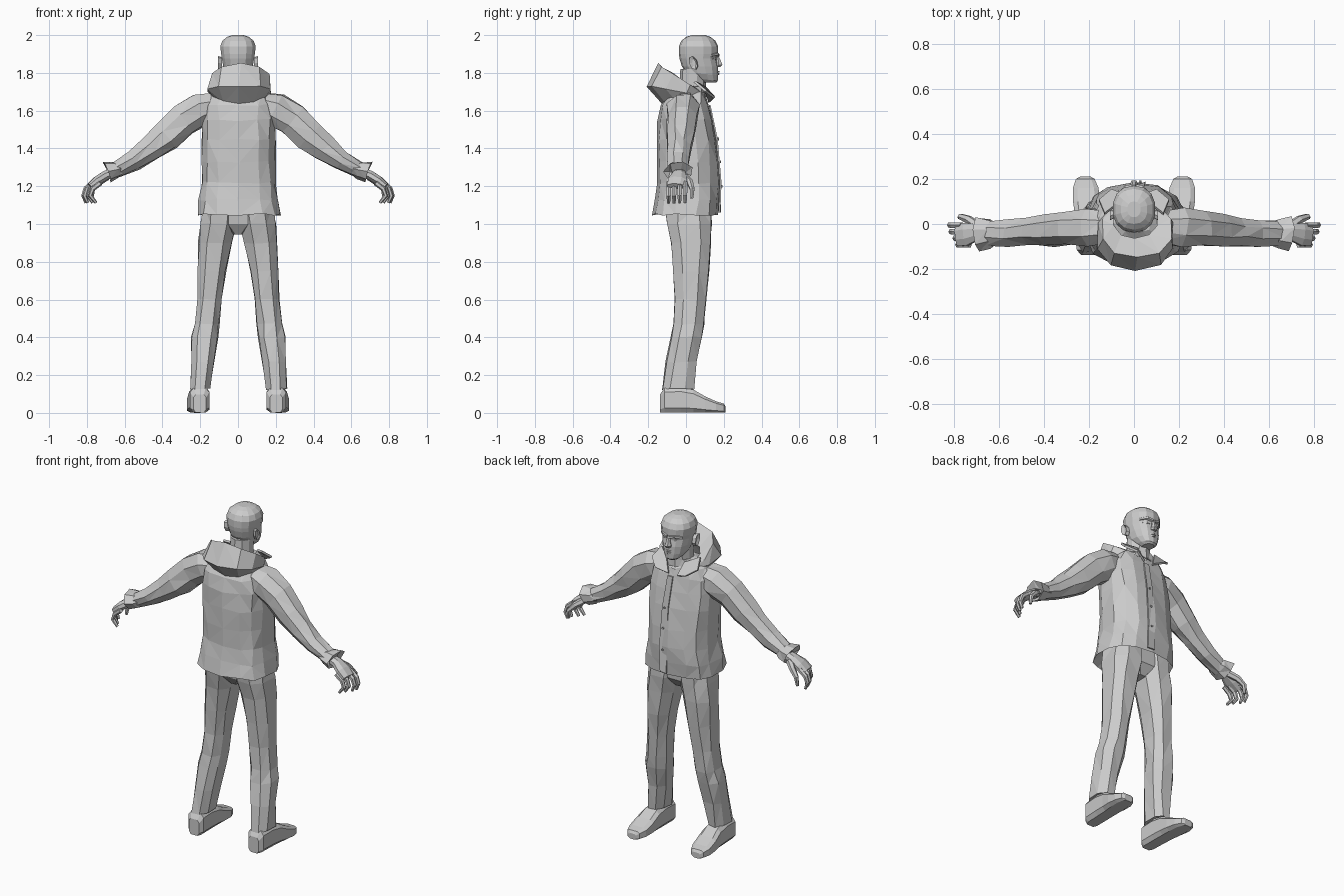
import bpy, bmesh, math, random
from mathutils import Vector as V

random.seed(4)
GREY = bpy.data.materials.new("plain grey")
GREY.diffuse_color = (0.6, 0.6, 0.6, 1)


def finish(name, bm, jitter=0.0):
    for v in bm.verts:
        v.co += V([random.uniform(-jitter, jitter) for _ in range(3)])
    bmesh.ops.recalc_face_normals(bm, faces=bm.faces)
    if jitter:
        bmesh.ops.triangulate(bm, faces=bm.faces)
    me = bpy.data.meshes.new(name)
    bm.to_mesh(me)
    bm.free()
    me.materials.append(GREY)
    ob = bpy.data.objects.new(name, me)
    bpy.context.collection.objects.link(ob)
    return ob


def loft(name, rings, n=8, p=2.0, jitter=0.0, turn=0.5, closed=False):
    """Skin rings given as (centre, half-axis u, half-axis v)."""
    bm = bmesh.new()
    rows = []
    for c, u, v in rings:
        row = []
        for i in range(n):
            a = 2 * math.pi * (i + turn) / n
            ca, sa = math.cos(a), math.sin(a)
            ca = math.copysign(abs(ca) ** (2 / p), ca)
            sa = math.copysign(abs(sa) ** (2 / p), sa)
            row.append(bm.verts.new(V(c) + V(u) * ca + V(v) * sa))
        rows.append(row)
    pairs = list(zip(rows, rows[1:]))
    if closed:
        pairs.append((rows[-1], rows[0]))
    for r, s in pairs:
        for i in range(n):
            j = (i + 1) % n
            bm.faces.new((r[i], r[j], s[j], s[i]))
    if not closed:
        bm.faces.new(rows[0])
        bm.faces.new(rows[-1])
    return finish(name, bm, jitter)


def level(z, x0, x1, y0, y1, tilt=0.0):
    """Roughly horizontal ring from its extents; tilt lifts its front."""
    return (((x0 + x1) / 2, (y0 + y1) / 2, z), ((x1 - x0) / 2, 0, 0), (0, (y1 - y0) / 2, tilt))


def tube(name, pts, s=1, n=6, **kw):
    """Limb along points (x, y, z, half width in y, half thickness)."""
    cs = [V((s * p[0], p[1], p[2])) for p in pts]
    rings = []
    for i, p in enumerate(pts):
        d = (cs[min(i + 1, len(cs) - 1)] - cs[max(i - 1, 0)]).normalized()
        v = d.cross(V((0, 1, 0))).normalized()
        rings.append((cs[i], v.cross(d) * p[3], v * p[4]))
    return loft(name, rings, n, **kw)


def plate(name, pts, thick=(0, 0.008, 0)):
    """Thin polygon with a little thickness."""
    bm = bmesh.new()
    f = bm.faces.new([bm.verts.new(p) for p in pts])
    g = bmesh.ops.extrude_face_region(bm, geom=[f])
    for v in g["geom"]:
        if isinstance(v, bmesh.types.BMVert):
            v.co += V(thick)
    return finish(name, bm)


# Jacket body, with a flared hem and a recessed underside
loft("jacket_body", [
    level(1.10, -.17, .17, -.12, .13), level(1.05, -.215, .23, -.18, .17),
    level(1.13, -.21, .215, -.165, .18), level(1.22, -.195, .20, -.155, .18),
    level(1.33, -.195, .20, -.155, .172), level(1.45, -.195, .20, -.155, .16),
    level(1.55, -.195, .20, -.15, .14), level(1.63, -.19, .19, -.135, .12),
    level(1.69, -.15, .15, -.10, .105), level(1.73, -.08, .08, -.04, .10)],
    n=14, p=2.7, jitter=.006)

# Front closing strip and buttons
plate("front_strip", [(.005, .178, 1.06), (.05, .174, 1.06), (.05, .18, 1.22),
                      (.045, .16, 1.45), (.035, .122, 1.63), (.0, .122, 1.63), (.005, .16, 1.45)])
for z, y in ((1.2, .187), (1.33, .18), (1.45, .168)):
    loft("button", [((.028, y, z), (.007, 0, 0), (0, 0, .007)),
                    ((.028, y + .006, z), (.007, 0, 0), (0, 0, .007))], 6)

# Hood hanging behind the neck: bowl with an open, forward-sloping rim
loft("hood", [
    level(1.655, -.12, .13, -.13, .12, .02), level(1.705, -.168, .182, -.208, .10, -.025),
    level(1.765, -.145, .175, -.15, .10, -.085), level(1.73, -.095, .105, -.06, .11, -.04)],
    n=10, p=2.3, jitter=.004, closed=True)

for s in (-1, 1):
    # Collar points folded out on the chest
    plate("collar_lapel", [(s * .03, .12, 1.64), (s * .10, .145, 1.665), (s * .155, .10, 1.70),
                           (s * .13, .04, 1.75), (s * .06, .095, 1.72)], (0, .01, .008))

    # Sleeve and flared cuff
    tube("sleeve", [(.12, -.01, 1.63, .075, .07), (.20, -.015, 1.605, .09, .095),
                    (.29, -.02, 1.55, .08, .092), (.38, -.03, 1.465, .075, .085),
                    (.46, -.035, 1.40, .066, .072), (.55, -.04, 1.335, .064, .055),
                    (.655, -.04, 1.28, .056, .044)], s, n=8, jitter=.006)
    tube("cuff", [(.61, -.04, 1.295, .05, .036), (.64, -.04, 1.285, .066, .044),
                  (.69, -.04, 1.275, .078, .056), (.66, -.04, 1.277, .04, .025)], s, n=7, jitter=.006)

    # Hand with four curled fingers and a thumb
    tube("palm", [(.65, -.035, 1.275, .034, .026), (.70, -.037, 1.258, .040, .027),
                  (.745, -.045, 1.23, .055, .026), (.785, -.05, 1.20, .052, .018)], s, n=8)
    for k in range(4):
        y, d = -.005 - .029 * k, -.012 * k + .006 * (k == 1)
        tube("finger", [(.765 + d, y, 1.218, .014, .015), (.805 + d, y, 1.187, .014, .014),
                        (.818 + d, y, 1.15, .013, .012), (.805 + d * 1.5, y, 1.112, .009, .008)], s, n=6)
    tube("thumb", [(.695, -.01, 1.25, .022, .02), (.735, .02, 1.222, .019, .018),
                   (.77, .033, 1.185, .014, .014), (.775, .03, 1.135, .009, .009)], s, n=6)

    # Trouser leg
    def leg(z, a, b, y0, y1):
        return level(z, min(s * a, s * b), max(s * a, s * b), y0, y1)
    loft("trouser_leg", [
        leg(1.10, .0, .19, -.115, .14), leg(1.0, .005, .205, -.11, .142), leg(.90, .03, .215, -.085, .137),
        leg(.75, .06, .218, -.072, .125), leg(.60, .083, .22, -.062, .11), leg(.47, .097, .235, -.07, .10),
        leg(.40, .102, .252, -.083, .085), leg(.27, .122, .255, -.11, .062), leg(.125, .145, .26, -.128, .045),
        leg(.14, .165, .24, -.10, .02)], n=8, p=2.4, jitter=.005)

    # Shoe, heel to toe
    def sole(y, x, w, h):
        return ((s * x, y, h / 2), (w, 0, 0), (0, 0, h / 2))
    loft("shoe", [sole(-.137, .202, .035, .10), sole(-.115, .203, .053, .135), sole(-.03, .205, .055, .14),
                  sole(.04, .207, .057, .125), sole(.10, .211, .062, .09), sole(.16, .214, .059, .062),
                  sole(.20, .216, .043, .05), sole(.21, .216, .025, .035)], n=8, p=4)

    # Ear
    loft("ear", [((s * .085, .045, 1.85), (0, .018, 0), (0, -.006, .034)),
                 ((s * .107, .038, 1.853), (0, .022, 0), (0, -.008, .037)),
                 ((s * .100, .043, 1.853), (0, .010, 0), (0, -.004, .02))], 7)

    # Brow and eye
    loft("brow", [((s * .008, .168, 1.893), (0, .010, 0), (0, 0, .010)),
                  ((s * .040, .162, 1.900), (0, .011, 0), (0, 0, .010)),
                  ((s * .072, .132, 1.893), (0, .008, 0), (0, 0, .008))], 5)
    loft("eye", [((s * .018, .157, 1.874), (0, .004, 0), (0, 0, .004)),
                 ((s * .037, .153, 1.875), (0, .008, 0), (0, 0, .009)),
                 ((s * .056, .139, 1.874), (0, .004, 0), (0, 0, .004))], 5)

# Seat of the trousers
loft("trouser_seat", [level(1.10, -.17, .17, -.11, .13), level(1.0, -.12, .12, -.095, .125),
                      level(.945, -.035, .035, -.05, .08)], 8, 2.4)

# Neck and head
loft("neck", [level(1.66, -.08, .08, -.05, .11), level(1.73, -.067, .067, -.035, .105),
              level(1.82, -.067, .067, -.03, .11)], 10)
loft("head", [
    level(1.748, -.032, .032, .08, .158), level(1.765, -.05, .05, .04, .168, -.008),
    level(1.795, -.069, .069, .0, .17, -.006), level(1.835, -.08, .08, -.022, .170),
    level(1.875, -.087, .087, -.034, .162), level(1.90, -.091, .091, -.038, .17),
    level(1.94, -.096, .096, -.038, .17), level(1.97, -.085, .085, -.025, .156),
    level(1.99, -.06, .06, .0, .13), level(2.0, -.03, .03, .03, .10)], 14, 2.25)

# Nose, lips
loft("nose", [((0, .163, 1.895), (.009, 0, 0), (0, .008, 0)), ((0, .172, 1.865), (.013, 0, 0), (0, .014, 0)),
              ((0, .172, 1.842), (.021, 0, 0), (0, .024, 0)), ((0, .168, 1.830), (.017, 0, 0), (0, .015, 0))],
     6, turn=0)
for z, w in ((1.806, .028), (1.794, .024)):
    loft("lip", [((-w, .158, z), (0, .004, 0), (0, 0, .003)), ((0, .170, z), (0, .009, 0), (0, 0, .006)),
                 ((w, .158, z), (0, .004, 0), (0, 0, .003))], 5)
